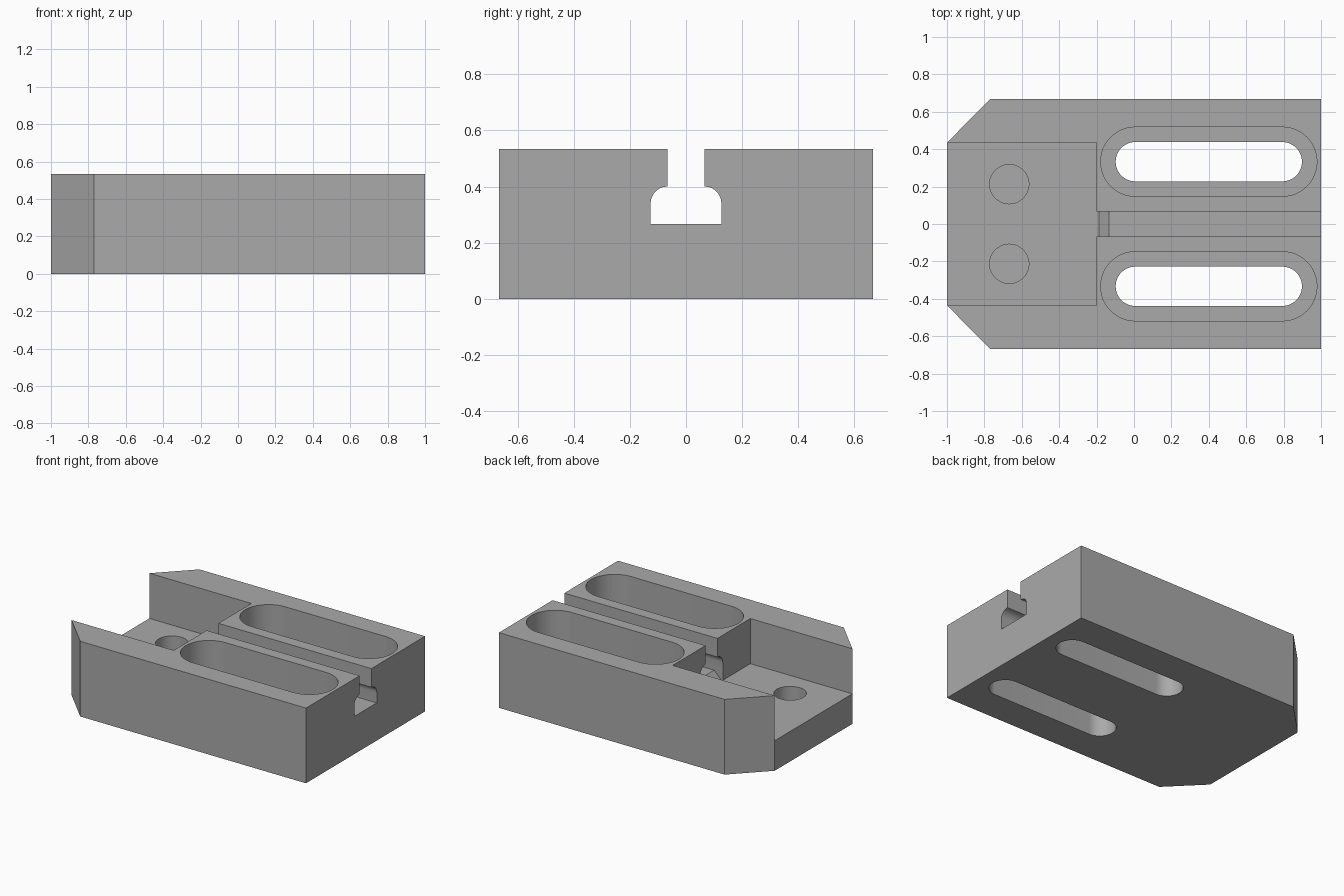
import bpy, bmesh
from math import sin, cos, pi
from mathutils import Vector

if "Cube" in bpy.data.objects:
    bpy.data.objects.remove(bpy.data.objects["Cube"])

HEIGHT, HALF_W = 0.533, 0.667
POCKET_Z, POCKET_W, POCKET_X = 0.213, 0.435, -0.2
ABOVE = 0.7

steel = bpy.data.materials.new("plain grey")
steel.use_nodes = True
GREY = (0.4, 0.4, 0.4, 1)
steel.diffuse_color = GREY
steel.node_tree.nodes["Principled BSDF"].inputs["Base Color"].default_value = GREY


def prism(name, outline, low, high, place):
    """Extrude a 2D outline from low to high; place maps (u, v, w) to x, y, z."""
    bm = bmesh.new()
    face = bm.faces.new([bm.verts.new(place(u, v, low)) for u, v in outline])
    new = bmesh.ops.extrude_face_region(bm, geom=[face])["geom"]
    shift = Vector(place(0, 0, high)) - Vector(place(0, 0, low))
    bmesh.ops.translate(bm, vec=shift, verts=[g for g in new if isinstance(g, bmesh.types.BMVert)])
    bmesh.ops.recalc_face_normals(bm, faces=bm.faces)
    mesh = bpy.data.meshes.new(name)
    bm.to_mesh(mesh)
    bm.free()
    mesh.materials.append(steel)
    obj = bpy.data.objects.new(name, mesh)
    bpy.context.collection.objects.link(obj)
    return obj


def along_x(u, v, w): return (w, u, v)
def along_y(u, v, w): return (u, w, v)
def along_z(u, v, w): return (u, v, w)


def arc(cx, cy, r, start, end, steps):
    angles = [start + (end - start) * i / steps for i in range(steps + 1)]
    return [(cx + r * cos(a), cy + r * sin(a)) for a in angles]


def stadium(x0, x1, y, r):
    return arc(x1, y, r, -pi / 2, pi / 2, 24) + arc(x0, y, r, pi / 2, 3 * pi / 2, 24)


# Block with two chamfered corners
block = prism("fixture_block", [(1, -HALF_W), (1, HALF_W), (-0.77, HALF_W), (-1, POCKET_W),
                                (-1, -POCKET_W), (-0.77, -HALF_W)], 0, HEIGHT, along_z)

# Open rectangular pocket
cutters = [prism("pocket_cutter", [(-1.2, -POCKET_W), (POCKET_X, -POCKET_W),
                                   (POCKET_X, POCKET_W), (-1.2, POCKET_W)],
                 POCKET_Z, ABOVE, along_z)]

# T-slot with rounded shoulders, and the ramp at its inner end
NECK, WIDE, SLOT_Z, R = 0.066, 0.126, 0.267, 0.06
half = [(WIDE, SLOT_Z)] + arc(NECK, 0.34, R, 0, pi / 2, 10) + [(NECK, ABOVE)]
cutters.append(prism("t_slot_cutter", half + [(-y, z) for y, z in reversed(half)],
                     -0.3, 1.2, along_x))
cutters.append(prism("ramp_cutter", [(-0.3, POCKET_Z), (-0.187, POCKET_Z), (-0.133, SLOT_Z),
                                     (-0.133, 0.3), (-0.3, 0.3)], -WIDE, WIDE, along_y))

# Stepped clamping slots and blind holes, one of each per side
for side in (-1, 1):
    y = side * 0.333
    cutters.append(prism("wide_slot_cutter", stadium(0.007, 0.793, y, 0.185), 0.213, ABOVE, along_z))
    cutters.append(prism("through_slot_cutter", stadium(0.007, 0.793, y, 0.105), -0.2, 0.4, along_z))
    hole = arc(-0.667, side * 0.213, 0.105, 0, 2 * pi, 48)[:-1]
    cutters.append(prism("hole_cutter", hole, 0.08, 0.4, along_z))

# Cut the block, then discard the cutters
bpy.context.view_layer.objects.active = block
for cutter in cutters:
    mod = block.modifiers.new(cutter.name, "BOOLEAN")
    mod.operation, mod.solver, mod.object = "DIFFERENCE", "EXACT", cutter
    bpy.ops.object.modifier_apply(modifier=mod.name)
    bpy.data.objects.remove(cutter)

bpy.ops.object.select_all(action="DESELECT")
block.select_set(True)
bpy.ops.object.shade_smooth_by_angle(angle=pi / 6)
